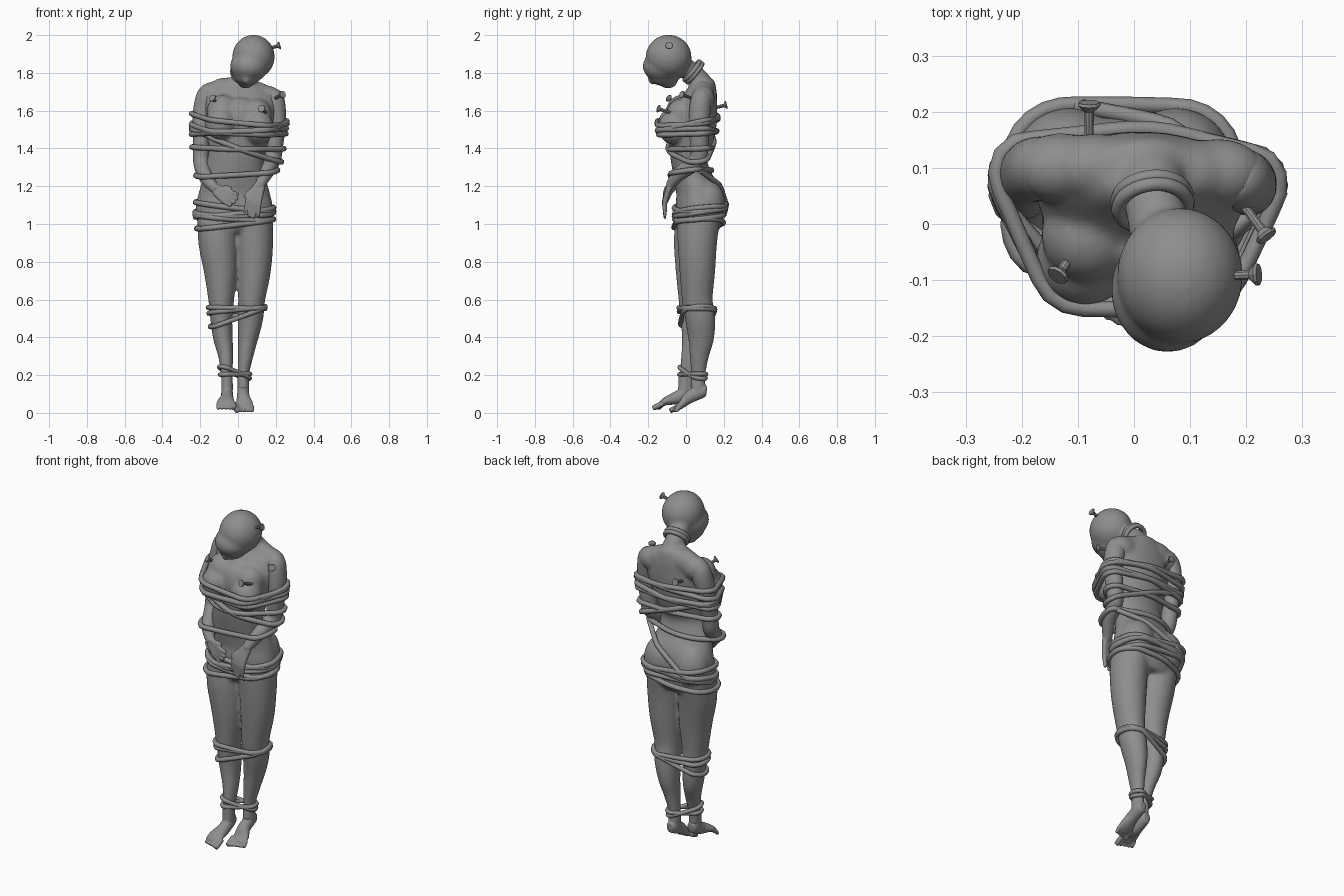
import bpy, bmesh, math
from mathutils import Vector as V, Matrix
from mathutils.geometry import convex_hull_2d

if "Cube" in bpy.data.objects:
    bpy.data.objects.remove(bpy.data.objects["Cube"])

grey = bpy.data.materials.new("dark_grey")
grey.diffuse_color = (.27, .27, .27, 1)
grey.use_nodes = True
grey.node_tree.nodes["Principled BSDF"].inputs["Base Color"].default_value = grey.diffuse_color


def spline(pts, n=5):
    """Smooth a list of equal-length tuples."""
    P = [pts[0]] + list(pts) + [pts[-1]]
    out = []
    for i in range(1, len(P) - 2):
        a, b, c, d = P[i - 1:i + 3]
        for k in range(n):
            t = k / n
            out.append([.5 * (2 * q + (r - p) * t + (2 * p - 5 * q + 4 * r - s) * t * t
                        + (3 * q - p - 3 * r + s) * t ** 3) for p, q, r, s in zip(a, b, c, d)])
    return out + [list(pts[-1])]


def tube(bm, pts, sides=20):
    """Loft ellipses along points (x, y, z, width, depth)."""
    S = spline(pts)
    rings = []
    for i, (x, y, z, a, b) in enumerate(S):
        t = (V(S[min(i + 1, len(S) - 1)][:3]) - V(S[max(i - 1, 0)][:3])).normalized()
        side = (V((1, 0, 0)) - t * t.x).normalized()
        up = t.cross(side)
        rings.append([bm.verts.new(V((x, y, z)) + side * a * math.cos(k * math.tau / sides)
                      + up * b * math.sin(k * math.tau / sides)) for k in range(sides)])
    for r, s in zip(rings, rings[1:]):
        for k in range(sides):
            j = (k + 1) % sides
            bm.faces.new((r[k], r[j], s[j], s[k]))
    bm.faces.new(rings[0][::-1])
    bm.faces.new(rings[-1])


def ball(bm, c, r):
    bmesh.ops.create_uvsphere(bm, u_segments=24, v_segments=16, radius=1,
                              matrix=Matrix.Translation(c) @ Matrix.Diagonal((*r, 1)))


def finish(name, bm, voxel=None, soften=5):
    bmesh.ops.recalc_face_normals(bm, faces=bm.faces)
    me = bpy.data.meshes.new(name)
    bm.to_mesh(me)
    bm.free()
    me.materials.append(grey)
    for p in me.polygons:
        p.use_smooth = bool(voxel)
    ob = bpy.data.objects.new(name, me)
    bpy.context.collection.objects.link(ob)
    if voxel:
        m = ob.modifiers.new("fuse", 'REMESH')
        m.mode, m.voxel_size, m.use_smooth_shade = 'VOXEL', voxel, True
        s = ob.modifiers.new("soften", 'SMOOTH')
        s.factor, s.iterations = .5, soften
    return ob


# torso
bm = bmesh.new()
tube(bm, [(-.015, .07, .95, .14, .09), (-.02, .07, 1.0, .19, .12), (-.02, .07, 1.08, .205, .125),
          (-.02, .065, 1.16, .19, .12), (-.02, .035, 1.25, .165, .1), (-.01, .015, 1.35, .15, .097),
          (0, .025, 1.45, .162, .12), (.01, .04, 1.55, .18, .125), (.015, .065, 1.63, .19, .105),
          (.02, .085, 1.70, .165, .08), (.03, .09, 1.765, .08, .06)], 28)
for x, z in ((-.09, 1.53), (.105, 1.51)):
    ball(bm, (x, -.063, z), (.085, .085, .09))
    ball(bm, (x * .9, -.02, z + .07), (.085, .085, .085))
ball(bm, (.01, -.035, 1.55), (.11, .075, .12))
for x in (-.115, .075):
    ball(bm, (x, .108, 1.11), (.102, .1, .125))
# shoulders
for x, y, z, s in ((-.13, .1, 1.685, -1), (.15, .09, 1.665, 1)):
    ball(bm, (x, y, z), (.085, .063, .068))
    ball(bm, (x - s * .06, y, z + .02), (.09, .062, .07))
# neck and bowed head
tube(bm, [(.03, .1, 1.71, .07, .065), (.035, .045, 1.79, .055, .055), (.055, -.06, 1.86, .055, .055)])
ball(bm, (.082, -.092, 1.885), (.113, .122, .117))
ball(bm, (.06, -.118, 1.835), (.102, .112, .085))
ball(bm, (.05, -.115, 1.79), (.075, .085, .06))
ball(bm, (.04, -.095, 1.755), (.045, .05, .038))
ball(bm, (.045, -.18, 1.765), (.018, .022, .028))
# legs
legs = [
    [(-.115, .06, 1.02, .1, .115), (-.107, .045, .9, .103, .11), (-.092, .04, .75, .089, .095),
     (-.089, .04, .6, .069, .08), (-.088, .045, .5, .059, .075), (-.08, .045, .4, .053, .068),
     (-.065, .025, .3, .04, .052), (-.06, .005, .2, .031, .038), (-.058, 0, .12, .032, .038)],
    [(.085, .065, 1.02, .1, .115), (.088, .06, .9, .099, .105), (.085, .06, .75, .089, .095),
     (.072, .06, .6, .072, .082), (.066, .075, .5, .068, .08), (.053, .08, .4, .055, .07),
     (.04, .07, .3, .041, .052), (.028, .065, .2, .031, .038), (.028, .06, .12, .032, .038)]]
for leg in legs:
    tube(bm, leg)
body = finish("body", bm, .009, 12)

# feet and toes: heel, ankle width, toe root, lift above the ground
bm = bmesh.new()
feet = [(-.058, .04, .115, -.064, -.15, .01), (.028, .11, .12, .034, -.06, -.004)]
for hx, hy, hz, tx, ty, lift in feet:
    tube(bm, [(hx, hy, hz, .02, .02), (hx, hy - .02, hz - .003, .03, .035),
              (hx, hy - .09, hz - .035, .034, .034), (tx, ty + .04, .05 + lift, .046, .021),
              (tx, ty + .01, .027 + lift, .044, .014)])
    tube(bm, [(hx, hy - .045, .21, .029, .034), (hx, hy - .045, .13, .031, .037),
              (hx, hy - .055, .09, .028, .034)])
    s = -1 if tx > 0 else 1
    for k in range(5):
        x = tx + s * (k - 2) * .0205 * -1
        x = tx + (-s) * (k - 2) * .0205
        r = .015 if k == 0 else .0105
        y = ty - .026 + .007 * k
        tube(bm, [(x, ty + .03, .042 + lift, r, r), (x, y + .012, .02 + lift, r, r),
                  (x, y, .013 + lift, r * .85, r * .85)], 10)
finish("feet", bm, .005, 2)

# arms and hands
bm = bmesh.new()
arms = [
    [(-.14, .1, 1.715, .035, .035), (-.163, .1, 1.68, .056, .056), (-.19, .09, 1.58, .05, .056),
     (-.195, .06, 1.42, .044, .05), (-.193, .04, 1.32, .043, .045), (-.165, -.04, 1.24, .037, .038),
     (-.115, -.088, 1.18, .025, .024)],
    [(.17, .085, 1.70, .035, .035), (.187, .08, 1.66, .058, .056), (.205, .07, 1.55, .05, .056),
     (.195, .07, 1.42, .045, .05), (.182, .06, 1.34, .044, .045), (.15, -.03, 1.27, .037, .038),
     (.112, -.088, 1.2, .026, .024)]]
# wrist, knuckle centre, finger tip centre, spread direction, thumb side
hands = [(V((-.115, -.088, 1.18)), V((-.06, -.108, 1.145)), V((-.005, -.116, 1.12)), V((.5, 0, .85)), 1),
         (V((.112, -.088, 1.2)), V((.085, -.112, 1.125)), V((.068, -.112, 1.03)), V((.95, 0, -.3)), -1)]
for arm, (w, kn, tip, sp, s) in zip(arms, hands):
    tube(bm, arm)
    for k in range(4):
        o = sp * (k - 1.5) * .02
        short = .82 if k in (0, 3) else 1
        end = kn.lerp(tip, short)
        tube(bm, [(*(w + o * .6), .015, .016), (*(kn + o), .0135, .014),
                  (*(kn.lerp(end, .6) + o * 1.15), .011, .011), (*(end + o * 1.3), .008, .008)], 10)
    th = sp * .055 * s
    tube(bm, [(*w, .015, .015), (*(w.lerp(kn, .6) + th * .7), .014, .014),
              (*(kn + th * .95), .009, .009)], 10)
arms_ob = finish("arms", bm, .006, 4)

# ropes pulled tight: convex outline of a tilted slice through the figure
dg = bpy.context.evaluated_depsgraph_get()


def section(obs, z0, sx, sy):
    no = V((-sx, -sy, 1)).normalized()
    pts = []
    for ob in obs:
        b = bmesh.new()
        b.from_mesh(ob.evaluated_get(dg).data)
        cut = bmesh.ops.bisect_plane(b, geom=b.verts[:] + b.edges[:] + b.faces[:],
                                     plane_co=(0, 0, z0), plane_no=no)["geom_cut"]
        pts += [v.co.to_2d() for v in cut if isinstance(v, bmesh.types.BMVert)]
        b.free()
    return [pts[i] for i in convex_hull_2d(pts)]


def rope(name, obs, z0, sx, sy, back_only=False, r=.0145, n=40):
    hull = section(obs, z0, sx, sy)
    mid = sum(hull, V((0, 0))) / len(hull)
    L = [(b - a).length for a, b in zip(hull, hull[1:] + hull[:1])]
    out, i, acc = [], 0, 0
    for k in range(n):
        d = sum(L) * k / n
        while acc + L[i] < d:
            acc += L[i]
            i += 1
        p = hull[i].lerp(hull[(i + 1) % len(hull)], (d - acc) / max(L[i], 1e-9))
        p = p + (p - mid).normalized() * r * .5
        out.append((p.x, p.y, z0 + sx * p.x + sy * p.y))
    if back_only:
        out = sorted((p for p in out if p[1] > .06), key=lambda p: p[0])
    cu = bpy.data.curves.new(name, 'CURVE')
    cu.dimensions, cu.bevel_depth, cu.bevel_resolution, cu.use_fill_caps = '3D', r, 2, True
    cu.materials.append(grey)
    sp = cu.splines.new('POLY')
    sp.points.add(len(out) - 1)
    for q, p in zip(sp.points, out):
        q.co = (*p, 1)
    sp.use_cyclic_u = not back_only
    bpy.context.collection.objects.link(bpy.data.objects.new(name, cu))


# ropes: height, slope across, slope front to back
both = (body, arms_ob)
for kind, obs, r, rows in (
        ("chest", both, .0145, [(1.55, -.1, .1), (1.52, .03, .2), (1.485, -.04, .05), (1.49, .06, .0),
                                (1.40, -.02, .05), (1.41, -.38, .1), (1.27, .06, .12)]),
        ("hip", (body,), .0145, [(1.085, -.12, .05), (1.06, .1, .1), (1.03, -.06, .1),
                                 (1.0, .12, .05), (1.05, .0, .15)]),
        ("knee", (body,), .013, [(.555, -.02, .0), (.545, .1, -.05), (.505, .36, .1)]),
        ("ankle", (body,), .012, [(.215, -.3, -.2), (.205, .02, .0)])):
    for i, a in enumerate(rows):
        rope(f"{kind}_rope_{i + 1}", obs, *a, r=r)
rope("back_rope", both, 1.17, .6, 0, True)

# neck rope
axis = V((.1, -.75, .6)).normalized()
for i in range(2):
    bpy.ops.mesh.primitive_torus_add(major_radius=.062, minor_radius=.0125, major_segments=28, minor_segments=10,
                                     location=V((.032, .046, 1.8)) + axis * .018 * i,
                                     rotation=axis.to_track_quat('Z', 'Y').to_euler())
    bpy.context.object.name = f"neck_rope_{i + 1}"
    bpy.context.object.data.materials.append(grey)
    bpy.ops.object.shade_smooth()

# nails: head position and outward direction
for i, (p, d) in enumerate([((.218, -.09, 1.945), (1, .05, .3)), ((-.135, -.09, 1.665), (-.5, -.7, .5)),
                            ((.125, -.145, 1.61), (-.3, -.9, .3)), ((.235, -.02, 1.685), (.6, -.8, .3)),
                            ((-.08, .212, 1.63), (0, 1, .25))]):
    bm = bmesh.new()
    M = Matrix.Translation(p) @ V(d).to_track_quat('Z', 'Y').to_matrix().to_4x4()
    for r1, r2, h, z in ((.008, .009, .09, -.05), (.009, .021, .012, -.006), (.021, .019, .005, .0025)):
        bmesh.ops.create_cone(bm, cap_ends=True, segments=10, radius1=r1, radius2=r2, depth=h,
                              matrix=M @ Matrix.Translation((0, 0, z)))
    finish(f"nail_{i + 1}", bm)
